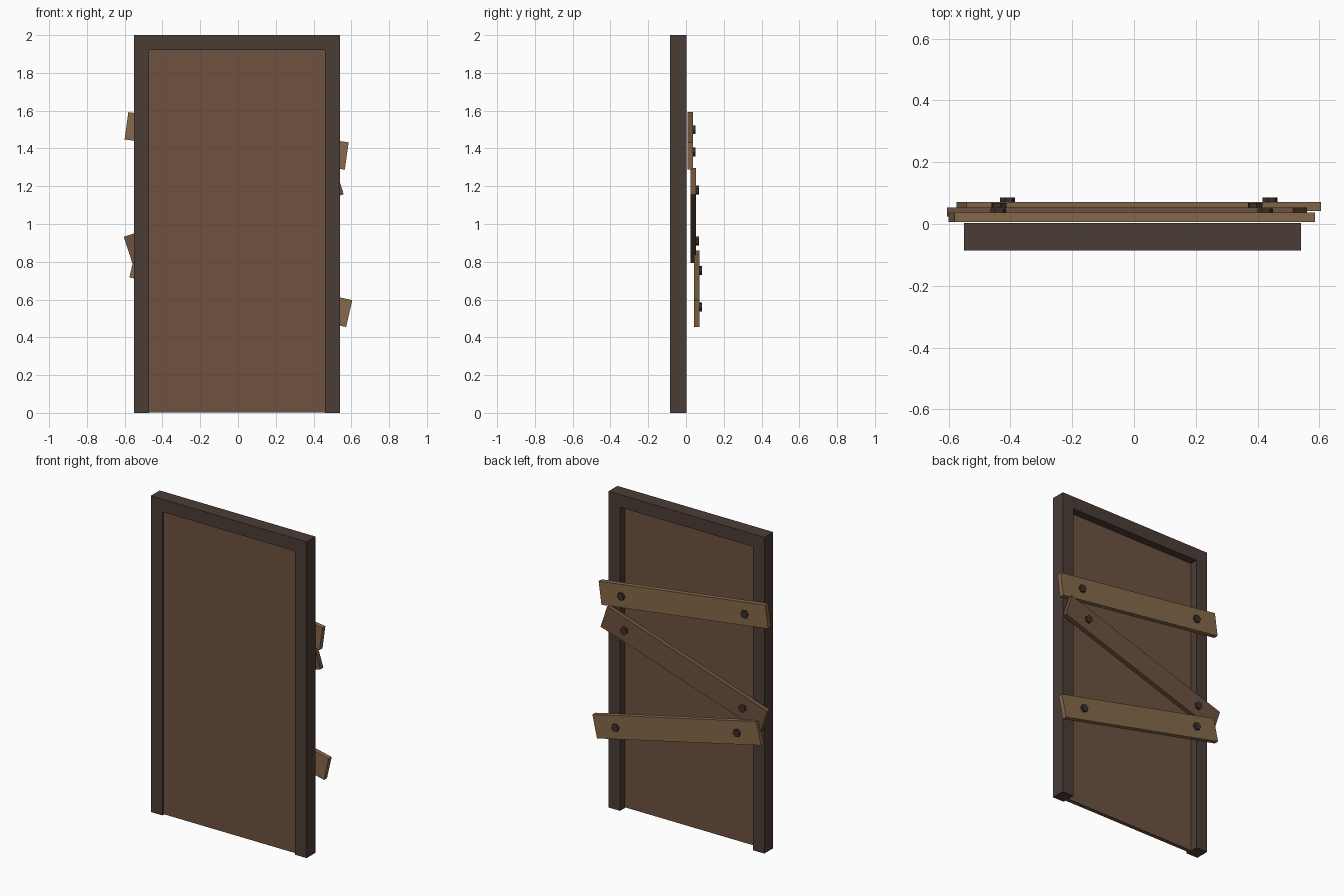
import bpy, bmesh
from math import radians
from mathutils import Matrix, Vector

if "Cube" in bpy.data.objects:
    bpy.data.objects.remove(bpy.data.objects["Cube"])


def material(name, rgb):
    m = bpy.data.materials.new(name)
    m.use_nodes = True
    m.diffuse_color = (*rgb, 1)
    m.node_tree.nodes["Principled BSDF"].inputs["Base Color"].default_value = (*rgb, 1)
    return m


dark_wood = material("dark frame wood", (0.070, 0.046, 0.037))
brown_wood = material("brown door wood", (0.156, 0.084, 0.053))
tan_wood = material("tan plank wood", (0.238, 0.144, 0.070))
nail_metal = material("dark nail metal", (0.045, 0.030, 0.026))


def add_object(name, bm, mat):
    bmesh.ops.recalc_face_normals(bm, faces=bm.faces)
    mesh = bpy.data.meshes.new(name)
    bm.to_mesh(mesh)
    bm.free()
    mesh.materials.append(mat)
    ob = bpy.data.objects.new(name, mesh)
    bpy.context.collection.objects.link(ob)
    return ob


def box(name, size, centre, mat):
    bm = bmesh.new()
    bmesh.ops.create_cube(bm, size=1)
    bmesh.ops.scale(bm, vec=size, verts=bm.verts)
    ob = add_object(name, bm, mat)
    ob.location = centre
    return ob


# Door frame: one arch-shaped outline pushed through its depth
MID, OUT, INN, TOP, LINTEL = -0.005, 0.545, 0.465, 2.0, 1.92
FRONT, BACK = -0.0855, 0.003
outline = [(-OUT, 0), (-OUT, TOP), (OUT, TOP), (OUT, 0),
           (INN, 0), (INN, LINTEL), (-INN, LINTEL), (-INN, 0)]
bm = bmesh.new()
face = bm.faces.new([bm.verts.new((MID + x, FRONT, z)) for x, z in outline])
ext = bmesh.ops.extrude_face_region(bm, geom=[face])
moved = [g for g in ext["geom"] if isinstance(g, bmesh.types.BMVert)]
bmesh.ops.translate(bm, vec=(0, BACK - FRONT, 0), verts=moved)
add_object("door_frame", bm, dark_wood)

# Door panel, set in behind the front of the frame
box("door_panel", (2 * INN, 0.025, LINTEL - 0.003), (MID, -0.06, LINTEL / 2 + 0.0015), brown_wood)

# Planks nailed across the back, each with two six-sided nail heads
LENGTH, WIDTH, THICK, NAIL_X = 1.177, 0.146, 0.03, 0.436


def nailed_plank(name, centre, degrees, mat):
    turn = Matrix.Rotation(radians(degrees), 4, "Y")
    plank = box(name, (LENGTH, THICK, WIDTH), centre, mat)
    plank.rotation_euler.y = radians(degrees)
    for side, label in ((-1, "right"), (1, "left")):
        bm = bmesh.new()
        bmesh.ops.create_cone(bm, cap_ends=True, segments=6, radius1=0.025, radius2=0.025,
                              depth=0.02, matrix=Matrix.Rotation(radians(90), 4, "X")
                              @ Matrix.Rotation(radians(30), 4, "Z"))
        # Point the hexagon corners along the plank
        if max(v.co.x for v in bm.verts) < 0.024:
            bmesh.ops.rotate(bm, matrix=Matrix.Rotation(radians(30), 3, "Y"), verts=bm.verts)
        nail = add_object(f"{name}_nail_{label}", bm, nail_metal)
        nail.location = Vector(centre) + turn @ Vector((side * NAIL_X, THICK / 2 + 0.0035, 0))
        nail.rotation_euler.y = radians(degrees)


nailed_plank("upper_plank", (-0.0075, 0.022, 1.44), 7.8, tan_wood)
nailed_plank("diagonal_plank", (-0.0225, 0.039, 1.045), -18, brown_wood)
nailed_plank("lower_plank", (0.015, 0.057, 0.657), 12.9, tan_wood)
